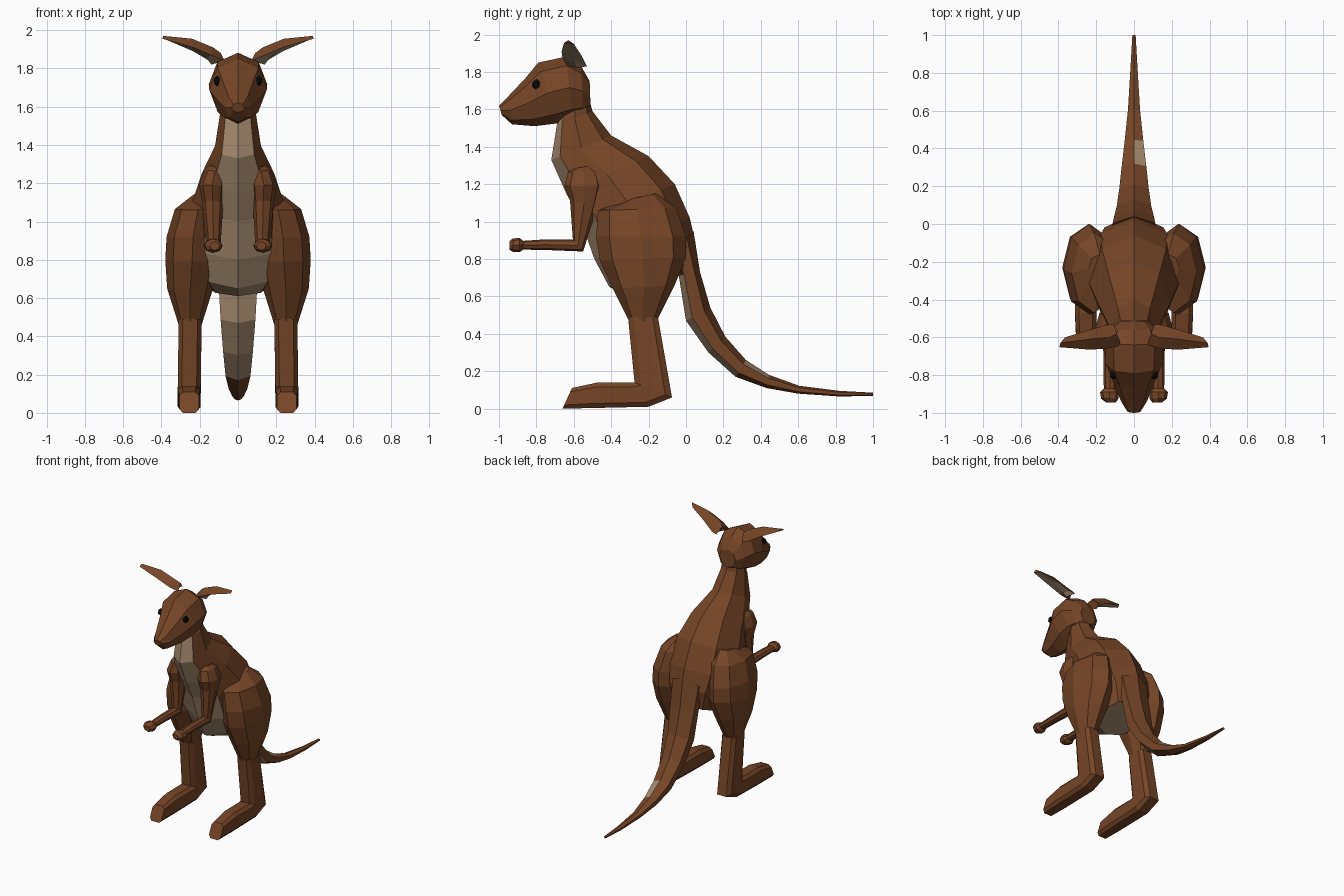
import bpy, bmesh, math
from mathutils import Vector


def material(name, rgb):
    m = bpy.data.materials.new(name)
    m.diffuse_color = (*rgb, 1)
    return m


BROWN = material("brown fur", (0.18, 0.06, 0.02))
TAN = material("tan fur", (0.37, 0.25, 0.155))
BLACK = material("black eye", (0.004, 0.004, 0.004))


def ring(f, b, w, n=8, cx=0.0, half=False, e=1.0):
    """Oval section between two (y, z) points f and b, half width w along x."""
    f, b = Vector((cx, *f)), Vector((cx, *b))
    mid, axis = (f + b) / 2, (f - b) / 2
    angles = [2 * math.pi * (k + 0.5 * half) / n for k in range(n)]
    power = lambda v: math.copysign(abs(v) ** e, v) if abs(v) > 1e-6 else 0.0
    top = max(abs(power(math.cos(a))) for a in angles)
    return [mid + axis * power(math.cos(a)) / top
            + Vector((w * power(math.sin(a)) / top, 0, 0)) for a in angles]


def loft(name, rings, tan=lambda i, k: False, mirror=False):
    """Skin a row of sections; tan(i, k) picks the light faces (k = -1: end cap)."""
    n = len(rings[0])
    bm = bmesh.new()
    vs = [[bm.verts.new(p) for p in r] for r in rings]
    for i in range(len(rings) - 1):
        for k in range(n):
            j = (k + 1) % n
            face = bm.faces.new((vs[i][k], vs[i][j], vs[i + 1][j], vs[i + 1][k]))
            face.material_index = int(tan(i, k))
    bm.faces.new(vs[0][::-1])
    bm.faces.new(vs[-1]).material_index = int(tan(len(rings), -1))
    bmesh.ops.recalc_face_normals(bm, faces=bm.faces[:])
    return finish(name, bm, (BROWN, TAN), mirror)


def finish(name, bm, mats, mirror):
    me = bpy.data.meshes.new(name)
    bm.to_mesh(me)
    bm.free()
    for m in mats:
        me.materials.append(m)
    ob = bpy.data.objects.new(name, me)
    bpy.context.collection.objects.link(ob)
    if mirror:
        ob.modifiers.new("mirror", 'MIRROR').use_mirror_merge = False
    return ob


# Torso and neck, tan on the front strip and underside
loft("torso", [ring(*r) for r in (
    ((-0.66, 1.60), (-0.52, 1.66), 0.085),
    ((-0.69, 1.52), (-0.50, 1.59), 0.095),
    ((-0.72, 1.33), (-0.40, 1.46), 0.12),
    ((-0.64, 1.15), (-0.20, 1.35), 0.19),
    ((-0.56, 1.00), (-0.06, 1.20), 0.24),
    ((-0.49, 0.80), (0.02, 1.02), 0.25),
    ((-0.41, 0.65), (0.05, 0.89), 0.22),
    ((-0.32, 0.61), (0.02, 0.73), 0.17))],
    tan=lambda i, k: k in (-1, 0, 7))

# Tail, tan underneath near the body plus one pale patch on its right side
loft("tail", [ring(*r, n=6) for r in (
    ((-0.10, 0.80), (0.04, 0.95), 0.13),
    ((-0.04, 0.72), (0.075, 0.73), 0.12),
    ((0.00, 0.47), (0.13, 0.54), 0.105),
    ((0.12, 0.30), (0.21, 0.385), 0.09),
    ((0.265, 0.17), (0.32, 0.26), 0.075),
    ((0.43, 0.11), (0.445, 0.18), 0.057),
    ((0.60, 0.08), (0.605, 0.122), 0.037),
    ((0.82, 0.065), (0.82, 0.095), 0.022),
    ((1.00, 0.068), (1.00, 0.085), 0.01))],
    tan=lambda i, k: (k in (0, 5) and i < 4) or (i, k) == (4, 2))

# Head from snout tip to nape
loft("head", [ring(*r) for r in (
    ((-0.985, 1.57), (-1.00, 1.62), 0.035),
    ((-0.93, 1.52), (-0.95, 1.67), 0.068),
    ((-0.81, 1.51), (-0.86, 1.765), 0.11),
    ((-0.69, 1.525), (-0.79, 1.85), 0.15),
    ((-0.61, 1.55), (-0.64, 1.882), 0.153),
    ((-0.55, 1.57), (-0.56, 1.83), 0.12),
    ((-0.51, 1.61), (-0.515, 1.75), 0.07))])

# Ears, tan on the lower inner faces
loft("ears", [[Vector(p) for p in r] for r in (
    ((0.07, -0.64, 1.84), (0.09, -0.58, 1.88), (0.11, -0.53, 1.83), (0.14, -0.59, 1.82)),
    ((0.14, -0.66, 1.87), (0.13, -0.60, 1.91), (0.15, -0.535, 1.84), (0.165, -0.60, 1.855)),
    ((0.235, -0.665, 1.91), (0.24, -0.61, 1.955), (0.235, -0.56, 1.89), (0.24, -0.61, 1.91)),
    ((0.395, -0.652, 1.955), (0.39, -0.63, 1.97), (0.365, -0.60, 1.95), (0.38, -0.63, 1.952)))],
    tan=lambda i, k: k in (2, 3), mirror=True)

# Arms: shoulder, elbow, forearm and paw
loft("arms", [ring(f, b, w, cx=cx) for cx, f, b, w in (
    (0.115, (-0.59, 1.285), (-0.50, 1.30), 0.035),
    (0.120, (-0.63, 1.265), (-0.46, 1.27), 0.055),
    (0.135, (-0.65, 1.19), (-0.44, 1.19), 0.068),
    (0.132, (-0.62, 1.11), (-0.47, 1.09), 0.055),
    (0.128, (-0.605, 0.905), (-0.55, 0.84), 0.037),
    (0.128, (-0.75, 0.905), (-0.75, 0.848), 0.033),
    (0.128, (-0.87, 0.897), (-0.87, 0.85), 0.032),
    (0.130, (-0.89, 0.912), (-0.89, 0.836), 0.05),
    (0.128, (-0.925, 0.91), (-0.925, 0.838), 0.046),
    (0.122, (-0.945, 0.895), (-0.945, 0.85), 0.025))], mirror=True)

# Thighs
loft("thighs", [ring(f, b, w, cx=cx) for cx, f, b, w in (
    (0.18, (-0.30, 1.12), (-0.16, 1.15), 0.06),
    (0.21, (-0.47, 1.06), (-0.05, 1.07), 0.12),
    (0.235, (-0.48, 0.92), (0.00, 0.92), 0.138),
    (0.24, (-0.46, 0.79), (0.00, 0.81), 0.14),
    (0.25, (-0.39, 0.64), (-0.06, 0.66), 0.12),
    (0.25, (-0.30, 0.46), (-0.16, 0.46), 0.06))], mirror=True)

# Shins and long feet
loft("lower_legs", [ring(f, b, w, cx=cx, half=True, e=0.5) for cx, f, b, w in (
    (0.25, (-0.31, 0.49), (-0.15, 0.49), 0.06),
    (0.255, (-0.275, 0.14), (-0.075, 0.06), 0.06),
    (0.255, (-0.30, 0.14), (-0.20, 0.01), 0.06),
    (0.255, (-0.47, 0.14), (-0.50, 0.003), 0.057),
    (0.255, (-0.61, 0.11), (-0.66, 0.0), 0.05))], mirror=True)

# Eyes
bm = bmesh.new()
bmesh.ops.create_icosphere(bm, subdivisions=1, radius=0.029)
bmesh.ops.scale(bm, vec=(0.75, 0.85, 1.0), verts=bm.verts[:])
bmesh.ops.translate(bm, vec=(0.108, -0.80, 1.733), verts=bm.verts[:])
finish("eyes", bm, (BLACK,), True)
